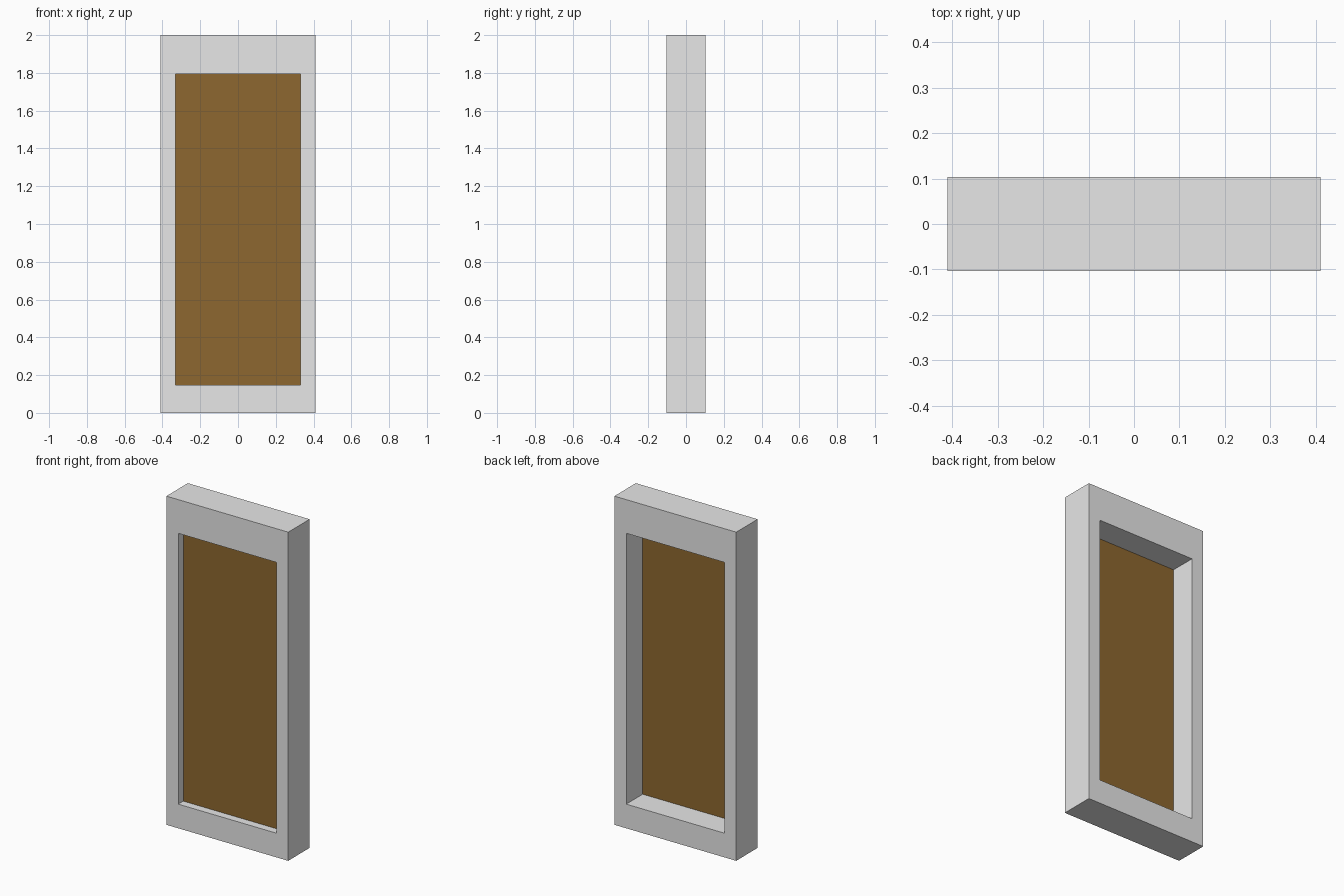
import bpy
import bmesh

if "Cube" in bpy.data.objects:
    bpy.data.objects.remove(bpy.data.objects["Cube"])

W, D, H = 0.41, 0.103, 2.0                    # half width, half depth, height
OX, OZ0, OZ1 = 0.33, 0.147, 1.795             # opening
PANEL_Y = -0.055


def material(name, rgb):
    m = bpy.data.materials.new(name)
    m.diffuse_color = (*rgb, 1.0)
    m.use_nodes = True
    m.node_tree.nodes["Principled BSDF"].inputs["Base Color"].default_value = m.diffuse_color
    return m


def make_object(name, bm, mat):
    bmesh.ops.recalc_face_normals(bm, faces=bm.faces)
    mesh = bpy.data.meshes.new(name)
    bm.to_mesh(mesh)
    bm.free()
    mesh.materials.append(mat)
    obj = bpy.data.objects.new(name, mesh)
    bpy.context.collection.objects.link(obj)
    return obj


def rectangle(bm, hx, z0, z1, y):
    return [bm.verts.new((x, y, z))
            for x, z in ((-hx, z0), (hx, z0), (hx, z1), (-hx, z1))]


grey = material("light grey", (0.8, 0.8, 0.8))
brown = material("wood brown", (0.27, 0.137, 0.029))

# Frame: four loops joined into a rectangular ring with a through opening
bm = bmesh.new()
loops = [rectangle(bm, W, 0, H, -D), rectangle(bm, W, 0, H, D),
         rectangle(bm, OX, OZ0, OZ1, D), rectangle(bm, OX, OZ0, OZ1, -D)]
for k in range(4):
    a, b = loops[k], loops[(k + 1) % 4]
    for i in range(4):
        j = (i + 1) % 4
        bm.faces.new((a[i], a[j], b[j], b[i]))
make_object("frame", bm, grey)

# Thin panel set back inside the opening
bm = bmesh.new()
bm.faces.new(rectangle(bm, OX, OZ0, OZ1, PANEL_Y))
make_object("panel", bm, brown)
